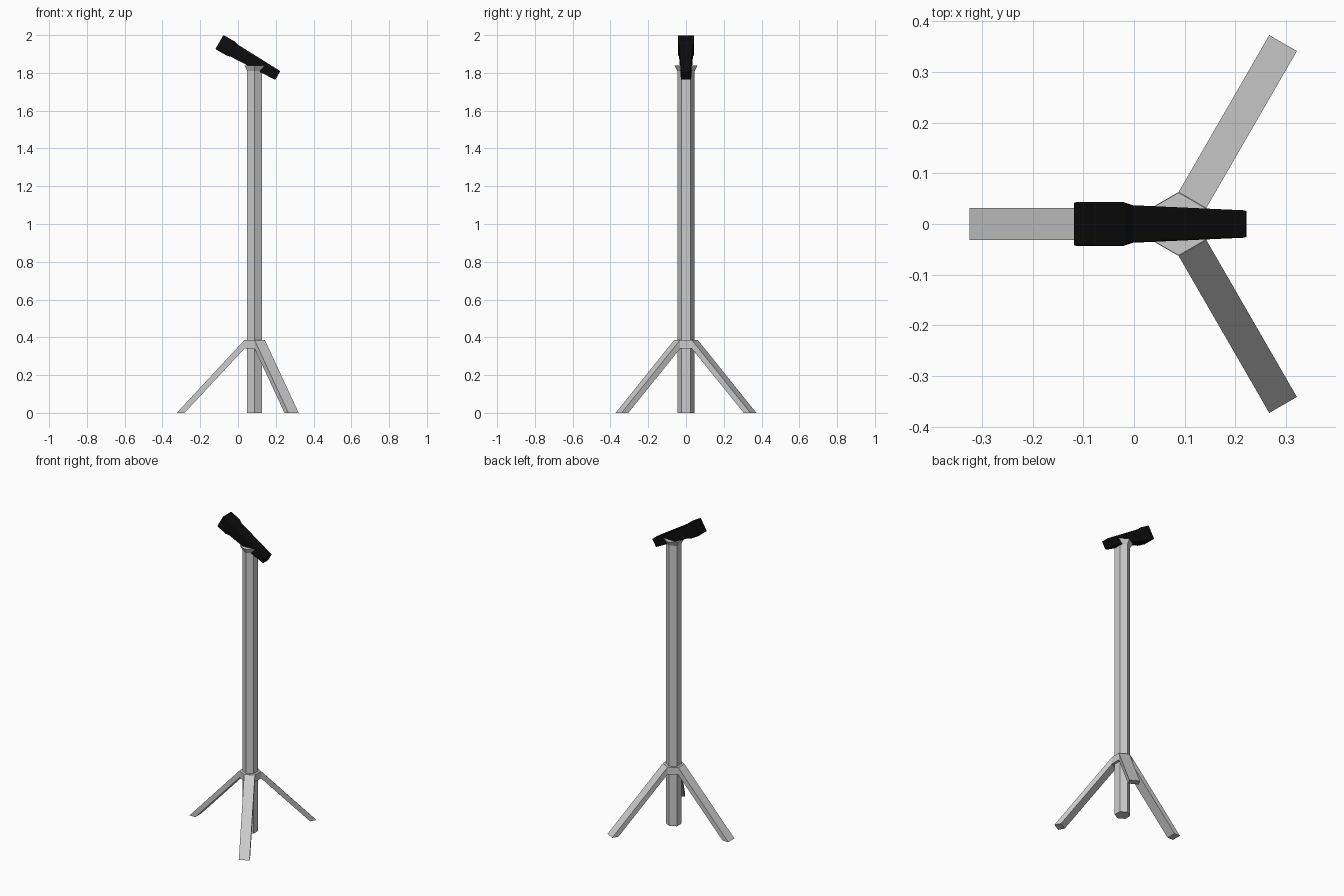
import bpy, bmesh
from math import cos, sin, pi, radians
from mathutils import Matrix, Vector

if "Cube" in bpy.data.objects:
    bpy.data.objects.remove(bpy.data.objects["Cube"])

CX = 0.088  # pole axis


def loft(name, rings):
    """Join equal-sized rings of points into a closed solid."""
    bm = bmesh.new()
    rows = [[bm.verts.new(p) for p in ring] for ring in rings]
    n = len(rows[0])
    for a, b in zip(rows, rows[1:]):
        for i in range(n):
            j = (i + 1) % n
            bm.faces.new((a[i], a[j], b[j], b[i]))
    bm.faces.new(rows[0][::-1])
    bm.faces.new(rows[-1])
    bmesh.ops.recalc_face_normals(bm, faces=bm.faces[:])
    mesh = bpy.data.meshes.new(name)
    bm.to_mesh(mesh)
    bm.free()
    obj = bpy.data.objects.new(name, mesh)
    bpy.context.collection.objects.link(obj)
    return obj


def hexagon(r, z):
    return [(CX + r * cos(pi / 6 + k * pi / 3), r * sin(pi / 6 + k * pi / 3), z)
            for k in range(6)]


# Hexagonal pole with flared top, and the collar holding the legs
loft("pole", [hexagon(0.046, 0), hexagon(0.046, 1.81), hexagon(0.062, 1.84)])
loft("leg_collar", [hexagon(0.063, 0.34), hexagon(0.063, 0.386)])

# Three slanted legs leaving alternate collar faces
for k, ang in enumerate((60, 180, 300)):
    turn = Matrix.Translation((CX, 0, 0)) @ Matrix.Rotation(radians(ang), 4, 'Z')
    profile = [(0.054, 0.386), (0.412, 0), (0.371, 0), (0.054, 0.34)]
    loft(f"leg_{k + 1}", [[turn @ Vector((x, y, z)) for x, z in profile]
                          for y in (-0.0315, 0.0315)])

# Square-section microphone: wide head, tapered handle, tilted 30 degrees
tilt = Matrix.Translation((-0.0985, 0, 1.963)) @ Matrix.Rotation(radians(29.8), 4, 'Y')
stations = [(0, 0.043), (0.068, 0.043), (0.092, 0.037), (0.356, 0.0268)]
mic = loft("microphone", [[tilt @ Vector((t, sy * h, sz * h))
                           for sy, sz in ((-1, -1), (1, -1), (1, 1), (-1, 1))]
                          for t, h in stations])
bevel = mic.modifiers.new("soft_edges", 'BEVEL')
bevel.width = 0.004
bevel.segments = 3
bevel.limit_method = 'ANGLE'
bevel.angle_limit = radians(40)

black = bpy.data.materials.new("black")
black.diffuse_color = (0.004, 0.004, 0.004, 1)
black.use_nodes = True
black.node_tree.nodes["Principled BSDF"].inputs["Base Color"].default_value = black.diffuse_color
mic.data.materials.append(black)
